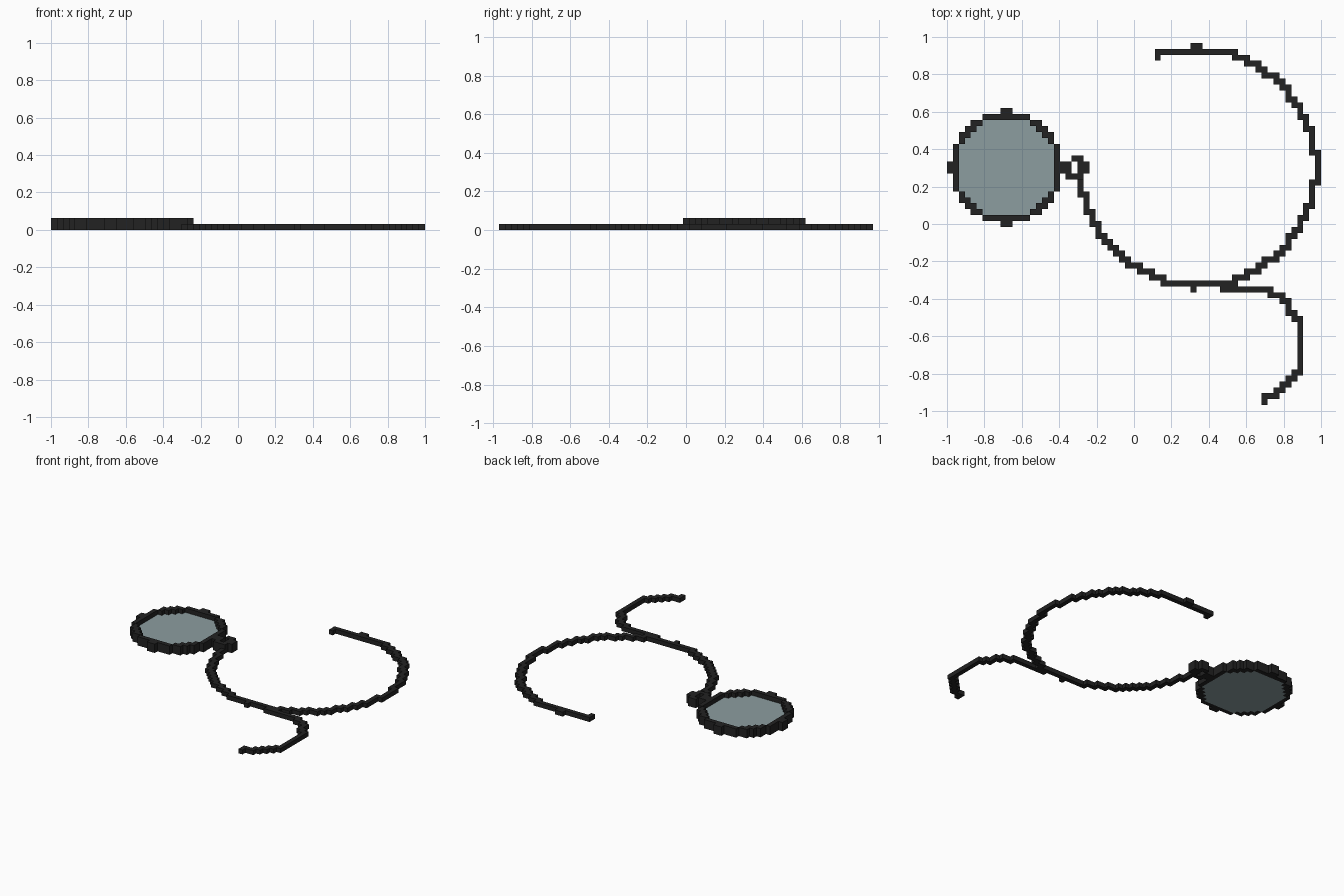
import bpy, bmesh
from mathutils import Vector

if "Cube" in bpy.data.objects:
    bpy.data.objects.remove(bpy.data.objects["Cube"])

U = 2 / 63            # edge of one cube; the grid is 63 wide, 61 deep
COLS, ROWS = 63, 61


def material(name, rgb):
    m = bpy.data.materials.new(name)
    m.diffuse_color = (*rgb, 1)
    m.use_nodes = True
    m.node_tree.nodes["Principled BSDF"].inputs["Base Color"].default_value = m.diffuse_color
    return m


BLACK = material("black metal", (0.016, 0.016, 0.016))
GLASS = material("grey glass", (0.262, 0.337, 0.352))


def cubes(name, cells, layers, mat):
    """Blocky object from (column, row) cells; only outer faces are made."""
    solid = {(c, ROWS - 1 - r, k) for c, r in cells for k in range(layers)}
    bm = bmesh.new()
    verts = {}

    def vert(p):
        if p not in verts:
            verts[p] = bm.verts.new(((p[0] - COLS / 2) * U, (p[1] - ROWS / 2) * U, p[2] * U))
        return verts[p]

    for cell in solid:
        for axis in range(3):
            for side in (0, 1):
                near = list(cell)
                near[axis] += 2 * side - 1
                if tuple(near) in solid:
                    continue
                a, b = (axis + 1) % 3, (axis + 2) % 3
                ring = []
                for da, db in ((0, 0), (1, 0), (1, 1), (0, 1)):
                    p = list(cell)
                    p[axis] += side
                    p[a] += da
                    p[b] += db
                    ring.append(vert(tuple(p)))
                bm.faces.new(ring if side else ring[::-1])
    me = bpy.data.meshes.new(name)
    bm.to_mesh(me)
    bm.free()
    me.materials.append(mat)
    ob = bpy.data.objects.new(name, me)
    bpy.context.collection.objects.link(ob)
    return ob


def path(row, start, ends):
    """Stepped line going down the rows; each row runs on to its end column."""
    cells = set()
    for end in ends:
        cells |= {(c, row) for c in range(min(start, end), max(start, end) + 1)}
        start, row = end, row + 1
    return cells


# Round rim: one eighth mirrored around the centre
eighth = [(9, 0), (6, 1), (7, 1), (8, 1), (9, 1), (4, 2), (5, 2), (3, 3), (4, 3)]
rim = set()
for x, y in eighth:
    for p, q in ((x, y), (y, x)):
        rim |= {(c, r + 11) for c in (p, 19 - p) for r in (q, 19 - q)}
rim |= {(c, r) for c in (3, 16) for r in (15, 26)}
cubes("rim", rim, 2, BLACK)

# Lens: everything between the rim cells of each row
lens = set()
for r in range(12, 30):
    row = [c for c, rr in rim if rr == r]
    lens |= {(c, r) for c in range(min(row), max(row)) if (c, r) not in rim}
cubes("lens", lens, 1, GLASS)

# Loop joining the rim to the cord
clasp = {(20, 20), (20, 21)} | {(c, r) for c in (22, 23) for r in (20, 21)}
clasp |= {(c, 19) for c in (20, 21, 22)} | {(c, 22) for c in (20, 21, 22)}
clasp.discard((20, 19))
cubes("clasp", clasp, 2, BLACK)

# Cord: right half circle mirrored front to back, then the left curve
right = path(1, 42, [48, 50, 52, 53, 55, 56, 57, 57, 58, 59, 59, 60, 60, 61, 61, 61, 61, 62, 62, 62])
cord = right | {(c, 41 - r) for c, r in right}
cord |= path(23, 22, [22, 22, 23, 23, 23, 24, 24, 25, 25, 26, 27, 28, 29, 30, 32, 34, 36, 42])
cord |= {(c, 1) for c in range(35, 43)} | {(35, 2), (41, 0), (42, 0), (41, 41)}
# Loose tail of the cord
cord |= path(41, 46, [54, 56, 57, 57, 58, 59] + [59] * 8 + [58, 57, 56, 55, 53, 53])
cubes("cord", cord, 1, BLACK)
